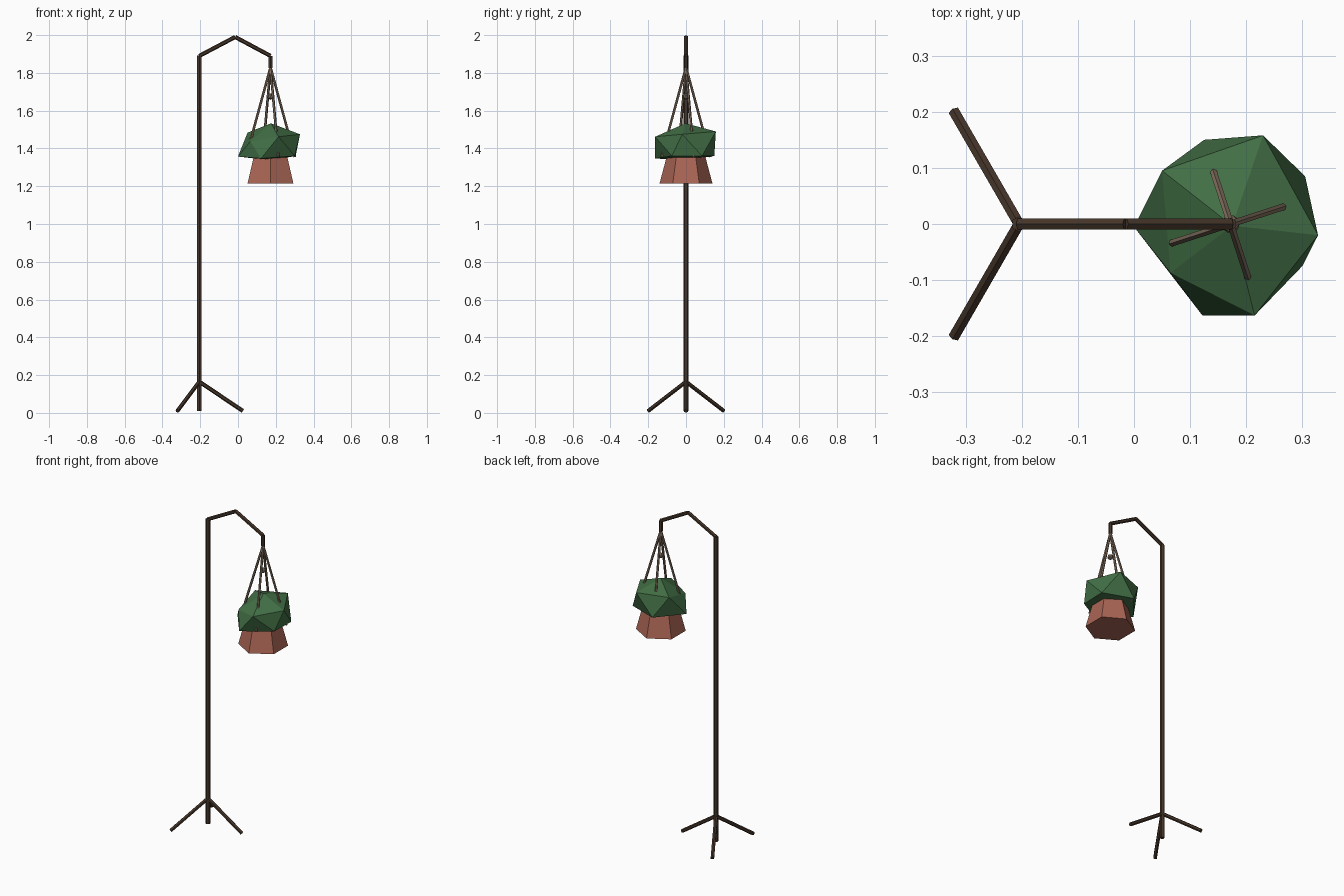
import bpy, math
from mathutils import Vector

if "Cube" in bpy.data.objects:
    bpy.data.objects.remove(bpy.data.objects["Cube"])


def mat(name, rgb):
    m = bpy.data.materials.new(name)
    m.diffuse_color = (*rgb, 1)
    m.use_nodes = True
    m.node_tree.nodes["Principled BSDF"].inputs["Base Color"].default_value = m.diffuse_color
    return m


IRON = mat("dark_iron", (0.06, 0.036, 0.022))
ROPE = mat("rope_tan", (0.24, 0.17, 0.12))
CLAY = mat("clay", (0.40, 0.13, 0.09))
LEAF = mat("leaf_green", (0.055, 0.16, 0.06))


def rod(name, a, b, r, m, sides=6):
    """Straight prism between two points."""
    a, b = Vector(a), Vector(b)
    d = b - a
    bpy.ops.mesh.primitive_cylinder_add(vertices=sides, radius=r, depth=d.length,
                                        location=(a + b) / 2)
    o = bpy.context.object
    o.rotation_euler = d.to_track_quat('Z', 'Y').to_euler()
    o.name = name
    o.data.materials.append(m)
    return o


PX, HX = -0.205, 0.172          # pole and hanging axis

# Pole, bent arm and hook
rod("pole", (PX, 0, 0.01), (PX, 0, 1.892), 0.0135, IRON)
path = [(PX, 0, 1.89), (-0.015, 0, 1.99), (HX, 0, 1.89), (HX, 0, 1.825)]
for name, a, b in zip(("arm_rise", "arm_fall", "hook"), path, path[1:]):
    rod(name, a, b, 0.011, IRON)

# Tripod legs
for i in range(3):
    t = math.radians(120 * i)
    rod(f"leg_{i + 1}", (PX, 0, 0.165),
        (PX + 0.231 * math.cos(t), 0.231 * math.sin(t), 0.0105), 0.011, IRON)

# Ropes and the knot between them
for i in range(4):
    t = math.radians(18 + 90 * i)
    rod(f"rope_{i + 1}", (HX, 0, 1.83),
        (HX + 0.136 * math.cos(t), 0.136 * math.sin(t), 1.355), 0.007, ROPE)
bpy.ops.mesh.primitive_ico_sphere_add(subdivisions=1, radius=0.018, location=(HX, 0, 1.675))
knot = bpy.context.object
knot.name = "knot"
knot.data.materials.append(ROPE)

# Six-sided pot, wider at the bottom, corners on the y axis
bpy.ops.mesh.primitive_cone_add(vertices=6, radius1=0.14, radius2=0.10, depth=0.15,
                                location=(HX, 0, 1.29))
pot = bpy.context.object
pot.name = "pot"
pot.data.materials.append(CLAY)

# Foliage: irregular flattened icosahedron (apex, upper ring, lower ring, base)
upper = [(0.328, -0.02, 1.475), (0.23, 0.158, 1.49), (0.05, 0.095, 1.483),
         (0.065, -0.087, 1.437), (0.215, -0.163, 1.462)]
lower = [(0.305, 0.085, 1.36), (0.125, 0.15, 1.36), (0.0, -0.005, 1.357),
         (0.122, -0.163, 1.347), (0.30, -0.075, 1.36)]
verts = [(0.175, -0.003, 1.533)] + upper + lower + [(HX, 0, 1.337)]
faces = []
for i in range(5):
    j = (i + 1) % 5
    u, u2, l, l2 = 1 + i, 1 + j, 6 + i, 6 + j
    faces += [(0, u, u2), (u, l, u2), (u2, l, l2), (l, 11, l2)]
mesh = bpy.data.meshes.new("foliage")
mesh.from_pydata(verts, [], faces)
mesh.materials.append(LEAF)
bpy.context.collection.objects.link(bpy.data.objects.new("foliage", mesh))
